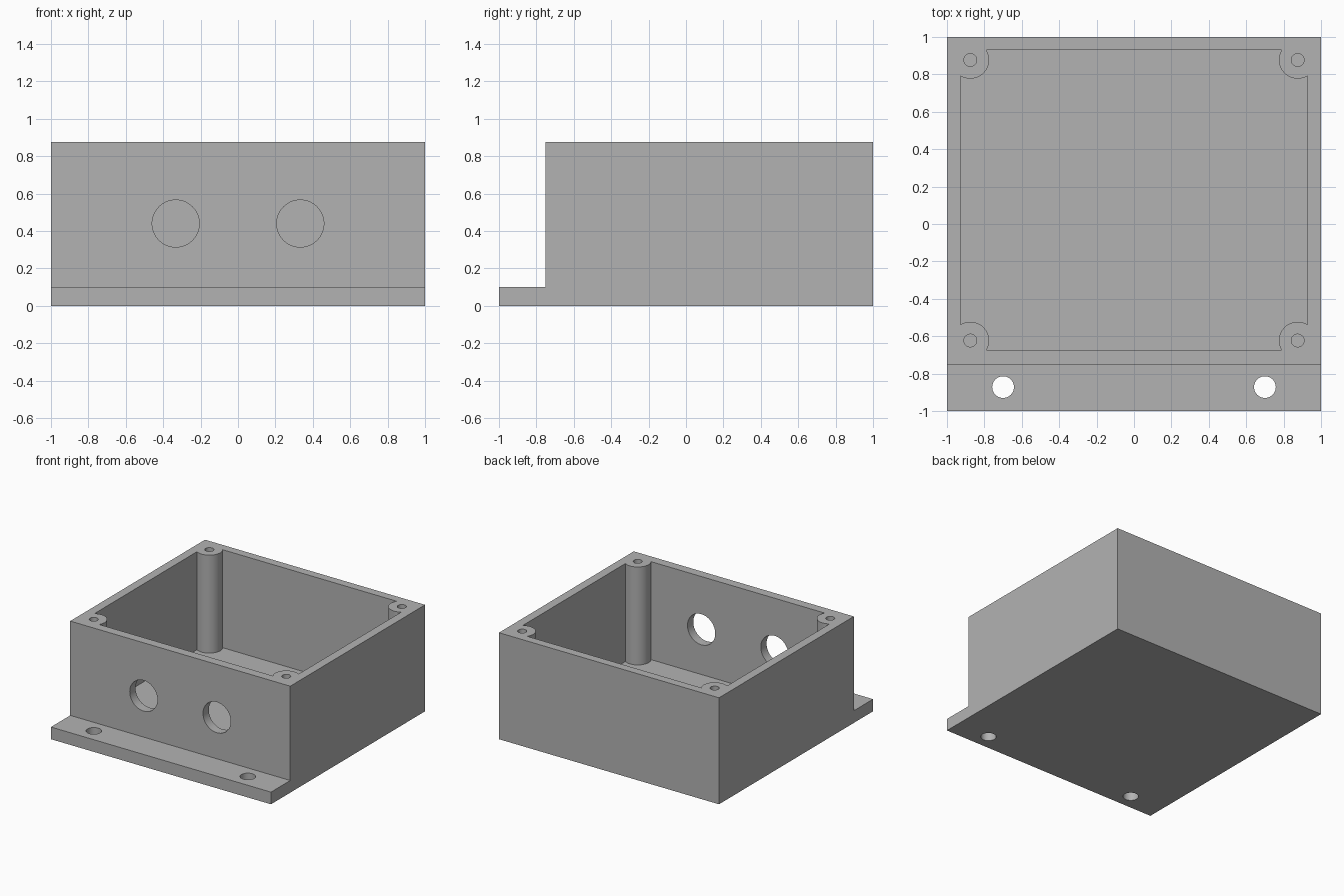
import bpy
import bmesh
from math import pi, radians
from mathutils import Matrix, Vector

if "Cube" in bpy.data.objects:
    bpy.data.objects.remove(bpy.data.objects["Cube"], do_unlink=True)

HEIGHT = 0.875
FLANGE = 0.1
FLOOR = 0.07
FRONT = -0.75      # outer face of the front wall
INNER_X = 0.928
INNER_BACK = 0.931
INNER_FRONT = -0.675


def material(name, rgb):
    mat = bpy.data.materials.new(name)
    mat.use_nodes = True
    colour = (*rgb, 1)
    mat.diffuse_color = colour
    mat.node_tree.nodes["Principled BSDF"].inputs["Base Color"].default_value = colour
    return mat


def make_object(name, bm):
    bmesh.ops.recalc_face_normals(bm, faces=bm.faces)
    mesh = bpy.data.meshes.new(name)
    bm.to_mesh(mesh)
    bm.free()
    obj = bpy.data.objects.new(name, mesh)
    bpy.context.collection.objects.link(obj)
    return obj


def box(name, low, high):
    low, high = Vector(low), Vector(high)
    bm = bmesh.new()
    place = Matrix.Translation((low + high) / 2) @ Matrix.Diagonal((*(high - low), 1))
    bmesh.ops.create_cube(bm, size=1, matrix=place)
    return make_object(name, bm)


def cylinder(name, centre, radius, length, tilt=0):
    bm = bmesh.new()
    place = Matrix.Translation(centre) @ Matrix.Rotation(tilt, 4, "X")
    bmesh.ops.create_cone(bm, cap_ends=True, segments=64, radius1=radius,
                          radius2=radius, depth=length, matrix=place)
    return make_object(name, bm)


def subtract(target, cutters):
    """Cut every cutter out of the target, then discard the cutters."""
    for cutter in cutters:
        cutter.hide_render = True
        mod = target.modifiers.new("cut", "BOOLEAN")
        mod.operation = "DIFFERENCE"
        mod.solver = "EXACT"
        mod.object = cutter
    bpy.context.view_layer.update()
    graph = bpy.context.evaluated_depsgraph_get()
    mesh = bpy.data.meshes.new_from_object(target.evaluated_get(graph))
    target.modifiers.clear()
    target.data = mesh
    for cutter in cutters:
        bpy.data.objects.remove(cutter, do_unlink=True)


# Outer block and mounting flange: one side profile extruded across x
profile = [(-1, 0), (1, 0), (1, HEIGHT), (FRONT, HEIGHT), (FRONT, FLANGE), (-1, FLANGE)]
bm = bmesh.new()
side = bm.faces.new([bm.verts.new((-1, y, z)) for y, z in profile])
swept = bmesh.ops.extrude_face_region(bm, geom=[side])["geom"]
bmesh.ops.translate(bm, vec=(2, 0, 0),
                    verts=[v for v in swept if isinstance(v, bmesh.types.BMVert)])
enclosure = make_object("enclosure", bm)

# Inner cavity, leaving a round screw post standing in each corner
posts = [(x, y) for x in (-0.875, 0.875) for y in (-0.623, 0.877)]
cavity = box("cavity_cutter", (-INNER_X, INNER_FRONT, FLOOR),
             (INNER_X, INNER_BACK, HEIGHT + 0.1))
subtract(cavity, [cylinder("post", (x, y, 0.5), 0.1, 1.4) for x, y in posts])

# Screw holes in the posts, cable holes in the front wall, flange holes
cutters = [cavity]
for x, y in posts:
    cutters.append(cylinder("screw_cutter", (x, y, FLOOR + 0.5), 0.034, 1))
for sign in (-1, 1):
    cutters.append(cylinder("cable_cutter", (sign * 0.333, FRONT, 0.44), 0.126, 0.3, pi / 2))
    cutters.append(cylinder("flange_cutter", (sign * 0.7, -0.872, 0), 0.058, 0.4))
subtract(enclosure, cutters)

enclosure.data.materials.clear()
enclosure.data.materials.append(material("plain grey", (0.45, 0.45, 0.45)))

# Smooth round walls, sharp box edges
bpy.ops.object.select_all(action="DESELECT")
enclosure.select_set(True)
bpy.context.view_layer.objects.active = enclosure
bpy.ops.object.shade_smooth_by_angle(angle=radians(30))
